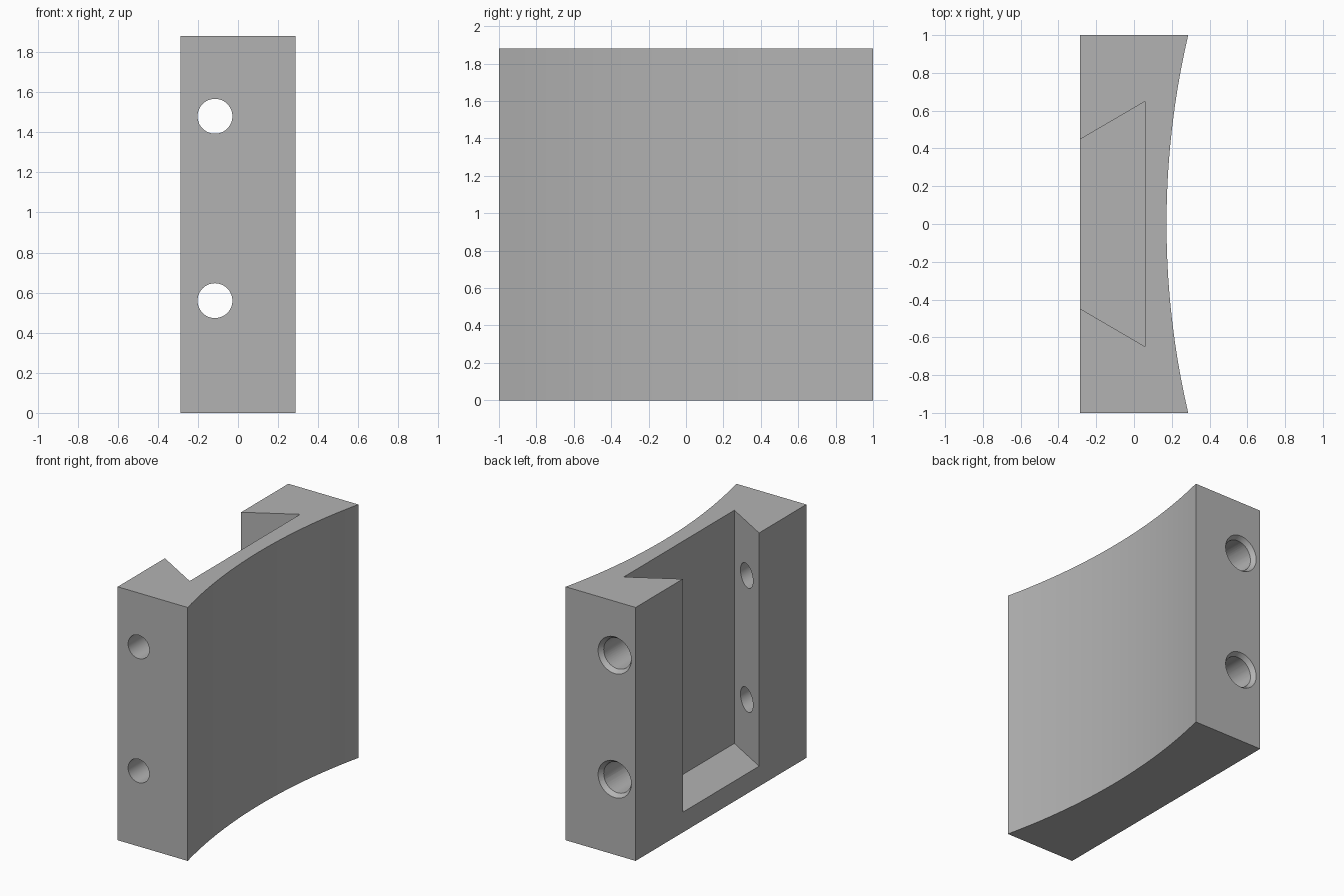
import bpy, bmesh, math
from mathutils import Matrix

if "Cube" in bpy.data.objects:
    bpy.data.objects.remove(bpy.data.objects["Cube"], do_unlink=True)

HALF_X, HALF_Y, HEIGHT = 0.287, 1.0, 1.88
FLOOR_Z = 0.15
HOLE_X, HOLE_HEIGHTS = -0.115, (0.56, 1.48)

grey = bpy.data.materials.new("plain grey")
grey.use_nodes = True
colour = (0.45, 0.45, 0.45, 1)
grey.diffuse_color = colour
grey.node_tree.nodes["Principled BSDF"].inputs["Base Color"].default_value = colour


def make_object(name, bm):
    bmesh.ops.recalc_face_normals(bm, faces=bm.faces)
    mesh = bpy.data.meshes.new(name)
    bm.to_mesh(mesh)
    bm.free()
    mesh.materials.append(grey)
    obj = bpy.data.objects.new(name, mesh)
    bpy.context.collection.objects.link(obj)
    return obj


def prism(name, outline, z0, z1):
    """Extrude an outline in the ground plane from z0 to z1."""
    bm = bmesh.new()
    face = bm.faces.new([bm.verts.new((x, y, z0)) for x, y in outline])
    top = bmesh.ops.extrude_face_region(bm, geom=[face])["geom"]
    verts = [v for v in top if isinstance(v, bmesh.types.BMVert)]
    bmesh.ops.translate(bm, verts=verts, vec=(0, 0, z1 - z0))
    return make_object(name, bm)


def bore(name, z, y0, y1, r0, r1):
    """Round cutter along y, radius r0 at y0 and r1 at y1."""
    bm = bmesh.new()
    place = Matrix.Translation((HOLE_X, (y0 + y1) / 2, z)) @ Matrix.Rotation(-math.pi / 2, 4, 'X')
    bmesh.ops.create_cone(bm, cap_ends=True, segments=48, radius1=r0, radius2=r1,
                          depth=y1 - y0, matrix=place)
    return make_object(name, bm)


def cut(body, cutter):
    mod = body.modifiers.new("cut", 'BOOLEAN')
    mod.operation = 'DIFFERENCE'
    mod.solver = 'EXACT'
    mod.object = cutter
    bpy.context.view_layer.objects.active = body
    bpy.ops.object.modifier_apply(modifier=mod.name)
    bpy.data.objects.remove(cutter, do_unlink=True)


# Block with a shallow hollow along its +x face
sag = 0.115
radius = (HALF_Y ** 2 + sag ** 2) / (2 * sag)
sweep = math.asin(HALF_Y / radius)
steps = 28
arc = []
for i in range(steps + 1):
    a = sweep * (2 * i / steps - 1)
    arc.append((HALF_X - sag + radius * (1 - math.cos(a)), radius * math.sin(a)))
body = prism("mounting_block", [(-HALF_X, HALF_Y), (-HALF_X, -HALF_Y)] + arc, 0, HEIGHT)

# Dovetail slot, open at the top and on the -x face
mouth, inner, depth_x, over = 0.447, 0.648, 0.057, 0.1
slope = (inner - mouth) / (depth_x + HALF_X)
outer = mouth - slope * over
slot = [(-HALF_X - over, outer), (-HALF_X - over, -outer), (depth_x, -inner), (depth_x, inner)]
cut(body, prism("slot_cutter", slot, FLOOR_Z, HEIGHT + 0.2))

# Bolt holes: plain at the front, wider with a countersunk rim at the back
for z in HOLE_HEIGHTS:
    cut(body, bore("front_bore_cutter", z, -1.1, 0, 0.087, 0.087))
    cut(body, bore("back_bore_cutter", z, 0, 1.1, 0.113, 0.113))
    cut(body, bore("rim_cutter", z, 0.96, 1.04, 0.108, 0.164))

# Smooth shading that keeps the hard edges
bpy.ops.object.select_all(action='DESELECT')
body.select_set(True)
bpy.context.view_layer.objects.active = body
bpy.ops.object.shade_smooth_by_angle(angle=math.radians(25))
